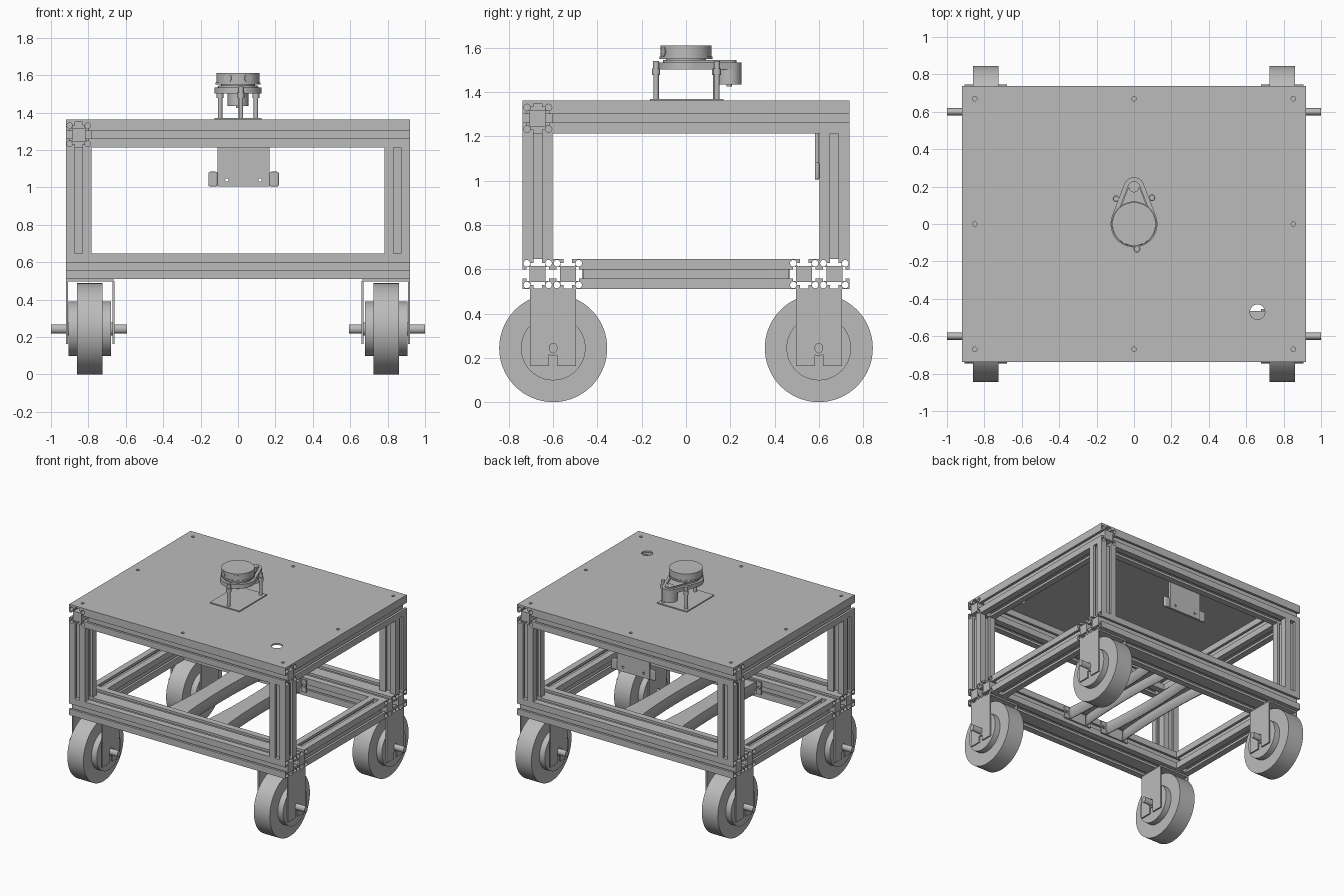
import bpy, bmesh
from math import sin, cos, pi, asin, radians
from mathutils import Matrix, Vector

cube = bpy.data.objects.get("Cube")
if cube:
    bpy.data.objects.remove(cube, do_unlink=True)

grey = bpy.data.materials.new("mid_grey")
grey.use_nodes = True
GREY = (0.5, 0.5, 0.5, 1)
grey.diffuse_color = GREY
grey.node_tree.nodes["Principled BSDF"].inputs["Base Color"].default_value = GREY

# Extrusion frames: profile axes map to (y, z), (z, x) or (x, y)
FRAMES = {
    "x": Matrix(((0, 0, 1), (1, 0, 0), (0, 1, 0))),
    "y": Matrix(((0, 1, 0), (0, 0, 1), (1, 0, 0))),
    "z": Matrix.Identity(3),
}


def finish(name, mesh):
    mesh.materials.clear()
    mesh.materials.append(grey)
    bm = bmesh.new()
    bm.from_mesh(mesh)
    bmesh.ops.remove_doubles(bm, verts=bm.verts, dist=0.0002)
    bmesh.ops.recalc_face_normals(bm, faces=bm.faces)
    for f in bm.faces:
        f.smooth = True
    bm.to_mesh(mesh)
    bm.free()
    mesh.set_sharp_from_angle(angle=radians(30))
    ob = bpy.data.objects.new(name, mesh)
    bpy.context.collection.objects.link(ob)
    return ob


def prism(name, loops, axis, centre, length):
    """Extrude closed loops (outer outline plus holes) along an axis."""
    cu = bpy.data.curves.new(name, "CURVE")
    cu.dimensions = "2D"
    cu.fill_mode = "BOTH"
    cu.extrude = length / 2
    for loop in loops:
        sp = cu.splines.new("POLY")
        sp.points.add(len(loop) - 1)
        for p, (a, b) in zip(sp.points, loop):
            p.co = (a, b, 0, 1)
        sp.use_cyclic_u = True
    tmp = bpy.data.objects.new(name + "_tmp", cu)
    bpy.context.collection.objects.link(tmp)
    dg = bpy.context.evaluated_depsgraph_get()
    mesh = bpy.data.meshes.new_from_object(tmp.evaluated_get(dg))
    bpy.data.objects.remove(tmp, do_unlink=True)
    mesh.transform(Matrix.Translation(centre) @ FRAMES[axis].to_4x4())
    return finish(name, mesh)


def circle(r, a=0, b=0, n=24):
    return [(a + r * cos(2 * pi * i / n), b + r * sin(2 * pi * i / n)) for i in range(n)]


def rect(a0, b0, a1, b1):
    return [(a0, b0), (a1, b0), (a1, b1), (a0, b1)]


def box(name, lo, hi):
    lo, hi = Vector(lo), Vector(hi)
    return prism(name, [rect(lo.x, lo.y, hi.x, hi.y)], "z", (0, 0, (lo.z + hi.z) / 2), hi.z - lo.z)


def cyl(name, r, axis, centre, length, n=32):
    return prism(name, [circle(r, n=n)], axis, centre, length)


def teardrop(big, small, d, n=24):
    """Outline wrapped around a big circle and a small one at distance d."""
    t = asin((big - small) / d)
    pts = []
    for r, off, a0, a1 in ((small, d, t, pi - t), (big, 0, pi - t, 2 * pi + t)):
        for i in range(n + 1):
            a = a0 + (a1 - a0) * i / n
            pts.append((r * cos(a), off + r * sin(a)))
    return pts


# Slotted aluminium profile
S = 0.136
H = S / 2
side = [(H, H), (0.02, H), (0.02, 0.05), (0.032, 0.05), (0.032, 0.036),
        (-0.032, 0.036), (-0.032, 0.05), (-0.02, 0.05), (-0.02, H)]
outline = []
for k in range(4):
    c, s = ((1, 0), (0, 1), (-1, 0), (0, -1))[k]
    outline += [(c * a - s * b, s * a + c * b) for a, b in side]
corner_holes = [circle(0.015, i * 0.049, j * 0.049, 16) for i in (-1, 1) for j in (-1, 1)]


def rail(name, axis, a, b, start, end):
    """a, b are the rail's two other coordinates, in x, y, z order."""
    mid = (start + end) / 2
    centre = {"x": (mid, a, b), "y": (a, mid, b), "z": (a, b, mid)}[axis]
    prism(name, [outline] + corner_holes, axis, centre, end - start)


X, Y = 0.92, 0.738
XC, YC = X - H, Y - H
ZU, ZL = 1.282, 0.578

# Upper rails, each butting against the next around the frame
for s, fb, lr in ((1, "front", "left"), (-1, "back", "right")):
    rail(fb + "_upper_rail", "x", -s * YC, ZU, *sorted((-s * (X - S), s * X)))
    rail(lr + "_upper_rail", "y", s * XC, ZU, *sorted((-s * (Y - S), s * Y)))
    # Lower rails: doubled across the frame, single along the sides
    rail(fb + "_lower_outer_rail", "x", -s * YC, ZL, -X, X)
    rail(fb + "_lower_inner_rail", "x", -s * (YC - S), ZL, -X, X)
    rail(lr + "_lower_rail", "y", s * XC, ZL, -(Y - 2 * S), Y - 2 * S)
    for t in (-1, 1):
        rail(lr + "_post", "z", s * XC, t * YC, ZL + H, ZU - H)

# Deck with screw holes and a cable hole
deck_holes = [circle(0.012, i * XC, j * YC, 16)
              for i in (-1, 0, 1) for j in (-1, 0, 1) if i or j]
prism("deck_plate", [rect(-X, -Y, X, Y), circle(0.04, 0.66, -0.47)] + deck_holes,
      "z", (0, 0, 1.356), 0.012)

# Wheels with forks and axles
slot = [(0.018 * cos(i * pi / 8), 0.255 + 0.018 * sin(i * pi / 8)) for i in range(9)]
fork_side = ([(0.104, 0.5), (0.104, 0.162), (0.018, 0.162)] + slot
             + [(-0.018, 0.162), (-0.104, 0.162), (-0.104, 0.5)])
axle = [(a * 0.8, b) for a, b in circle(0.024)]
for sx, lr in ((1, "left"), (-1, "right")):
    for sy, fb in ((1, "back"), (-1, "front")):
        n = fb + "_" + lr + "_"
        x, y, z = sx * 0.793, sy * 0.6, 0.244
        cyl(n + "tyre", 0.244, "x", (x, y, z), 0.136, 72)
        cyl(n + "hub", 0.146, "x", (x, y, z), 0.226, 48)
        prism(n + "axle", [axle], "x", (sx * 0.797, y, z), 0.406)
        for fx in (0.665, 0.915):
            prism(n + "fork_side", [fork_side], "x", (sx * fx, y, 0), 0.01)
        cyl(n + "spacer", 0.035, "x", (x, y, z), 0.25, 24)
        box(n + "fork_top", (x - 0.127, y - 0.104, 0.498), (x + 0.127, y + 0.104, 0.512))

# Waisted channel straps across the middle, with screwed end flanges
Y_IN = Y - 2 * S
for cx in (-0.2, 0.14):
    bm = bmesh.new()
    N = 20
    rows = []
    for i in range(N + 1):
        t = 2 * i / N - 1
        w = 0.06 + 0.022 * t * t
        rows.append([bm.verts.new((cx + a * w, t * Y_IN, h))
                     for a, h in ((-1, 0.54), (-1, 0.63), (1, 0.63), (1, 0.54))])
    for r0, r1 in zip(rows, rows[1:]):
        for k in range(3):
            bm.faces.new((r0[k], r0[k + 1], r1[k + 1], r1[k]))
    me = bpy.data.meshes.new("cross_strap")
    bm.to_mesh(me)
    bm.free()
    strap = finish("cross_strap", me)
    mod = strap.modifiers.new("thickness", "SOLIDIFY")
    mod.thickness = 0.01
    for s in (-1, 1):
        flange = [rect(0.54, cx - 0.12, 0.635, cx + 0.12)]
        flange += [circle(0.012, 0.59, cx + e * 0.1, 16) for e in (-1, 1)]
        prism("strap_flange", flange, "y", (0, s * (Y_IN - 0.006), 0), 0.012)

# Sensor bar hanging from the back upper rail
plate = [rect(1.005, -0.11, 1.34, 0.168)] + [circle(0.009, 1.04, a, 12) for a in (-0.06, 0.117)]
prism("sensor_bracket", plate, "y", (0, 0.592, 0), 0.018)
for lo, hi in ((-0.158, -0.11), (0.168, 0.218)):
    wing = box("sensor_bar_end", (lo, 0.582, 1.005), (hi, 0.602, 1.084))
    bev = wing.modifiers.new("rounding", "BEVEL")
    bev.width = 0.008
    bev.segments = 3

# Rotating scanner on three standoffs
box("scanner_base", (-0.126, -0.163, 1.362), (0.126, 0.17, 1.37))
for px, py in ((-0.096, 0.135), (0.096, 0.14), (0.016, -0.135)):
    cyl("scanner_standoff", 0.012, "z", (px, py, 1.44), 0.14, 16)
    cyl("standoff_collar", 0.018, "z", (px, py, 1.493), 0.03, 16)
    cyl("standoff_screw", 0.014, "z", (px, py, 1.525), 0.03, 16)
prism("scanner_chassis", [teardrop(0.125, 0.055, 0.195)], "z", (0, 0, 1.519), 0.032)
prism("drive_belt", [teardrop(0.104, 0.034, 0.195), teardrop(0.096, 0.026, 0.195)],
      "z", (0, 0, 1.539), 0.012)
cyl("scanner_neck", 0.09, "z", (0, 0, 1.543), 0.024)
cyl("scanner_head_rim", 0.12, "z", (0, 0, 1.556), 0.012, 48)
cyl("scanner_head", 0.116, "z", (0, 0, 1.584), 0.056, 48)
cyl("scanner_motor", 0.055, "z", (0, 0.195, 1.475), 0.08)
cyl("motor_pulley", 0.026, "z", (0, 0.195, 1.538), 0.016)
cyl("motor_shaft", 0.012, "z", (0, 0.195, 1.435), 0.02, 16)
for deg in (-118, -62):
    lens = cyl("scanner_window", 0.022, "x", (0.114, 0, 0), 0.008, 16)
    lens.rotation_euler = (0, 0, radians(deg))
    lens.location = (0, 0, 1.584)
